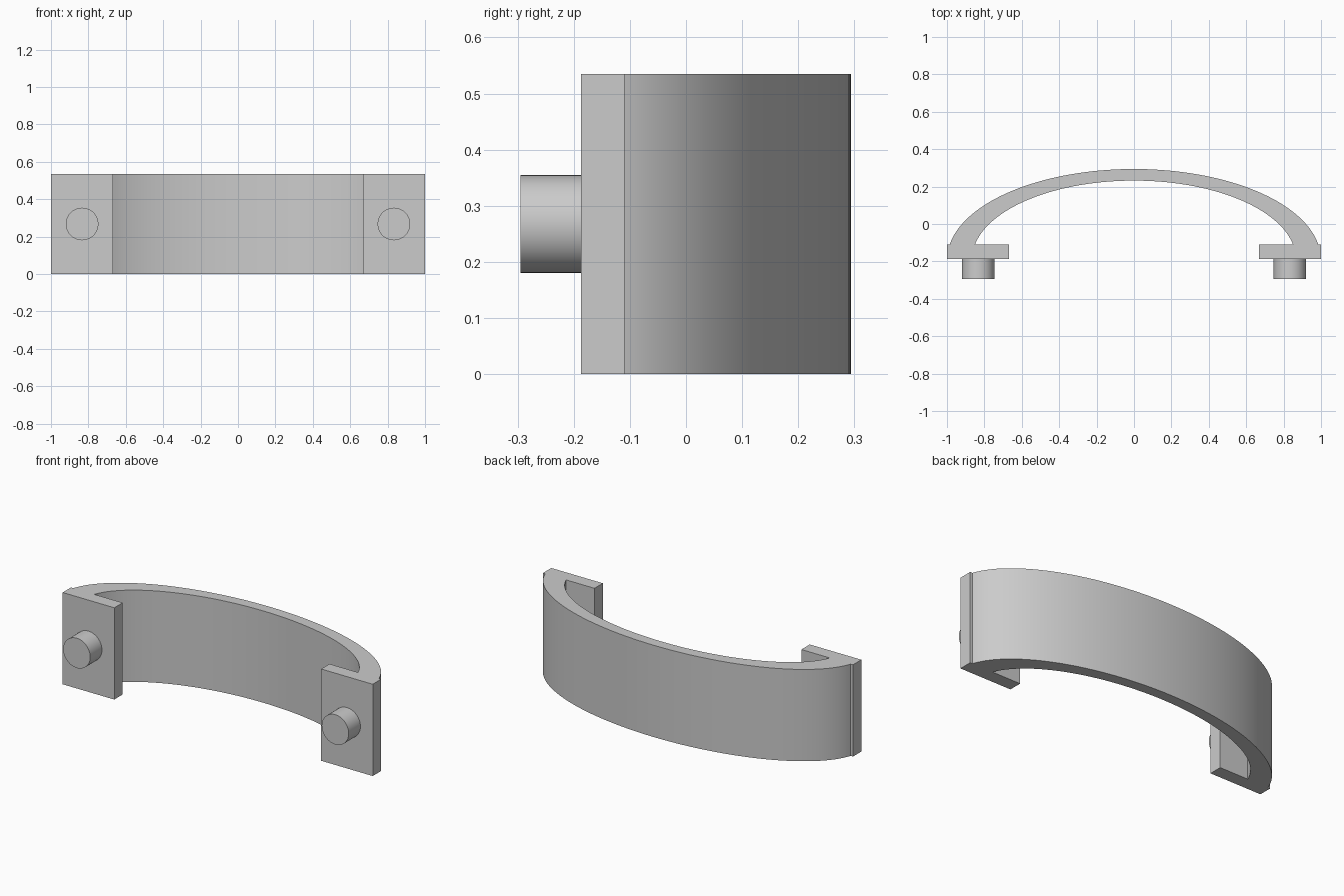
import bpy, bmesh, math

cube = bpy.data.objects.get("Cube")
if cube:
    bpy.data.objects.remove(cube, do_unlink=True)

HEIGHT = 0.535
BASE_Y, SEAT_Y, PEG_Y = -0.187, -0.11, -0.295   # pad front, pad back, peg tip

grey = bpy.data.materials.new("light grey")
grey.use_nodes = True
COLOUR = (0.6, 0.6, 0.6, 1.0)
grey.diffuse_color = COLOUR
grey.node_tree.nodes["Principled BSDF"].inputs["Base Color"].default_value = COLOUR


def finish(obj, smooth=False):
    obj.data.materials.append(grey)
    bpy.ops.object.select_all(action='DESELECT')
    obj.select_set(True)
    bpy.context.view_layer.objects.active = obj
    if smooth:
        bpy.ops.object.shade_smooth_by_angle(angle=math.radians(30))


def ellipse_arc(a, b, count=80):
    """Points of an upper half ellipse, cut off at the back of the pads."""
    start = math.asin((SEAT_Y - BASE_Y) / b)
    for i in range(count + 1):
        t = start + (math.pi - 2 * start) * i / count
        yield a * math.cos(t), BASE_Y + b * math.sin(t)


# Curved band: elliptical arch profile, extruded upwards
bm = bmesh.new()
rings = []
for (ox, oy), (ix, iy) in zip(ellipse_arc(0.998, 0.481), ellipse_arc(0.865, 0.419)):
    rings.append([bm.verts.new(p) for p in
                  ((ox, oy, 0), (ox, oy, HEIGHT), (ix, iy, HEIGHT), (ix, iy, 0))])
for r, s in zip(rings, rings[1:]):
    for k in range(4):
        n = (k + 1) % 4
        bm.faces.new((r[k], r[n], s[n], s[k]))
bm.faces.new(rings[0])
bm.faces.new(rings[-1])
bmesh.ops.recalc_face_normals(bm, faces=bm.faces)
mesh = bpy.data.meshes.new("curved_band")
bm.to_mesh(mesh)
bm.free()
band = bpy.data.objects.new("curved_band", mesh)
bpy.context.collection.objects.link(band)
finish(band, smooth=True)

# Mounting pad and round peg on each end
for side, sign in (("left", 1), ("right", -1)):
    x = sign * 0.8335
    bpy.ops.mesh.primitive_cube_add(size=1, location=(x, (BASE_Y + SEAT_Y) / 2, HEIGHT / 2))
    pad = bpy.context.object
    pad.name = side + "_mounting_pad"
    pad.scale = (0.333, SEAT_Y - BASE_Y, HEIGHT)
    bpy.ops.object.transform_apply(location=False, rotation=False, scale=True)
    finish(pad)

    bpy.ops.mesh.primitive_cylinder_add(
        vertices=64, radius=0.087, depth=BASE_Y - PEG_Y,
        location=(x, (BASE_Y + PEG_Y) / 2, HEIGHT / 2), rotation=(math.pi / 2, 0, 0))
    peg = bpy.context.object
    peg.name = side + "_peg"
    finish(peg, smooth=True)
